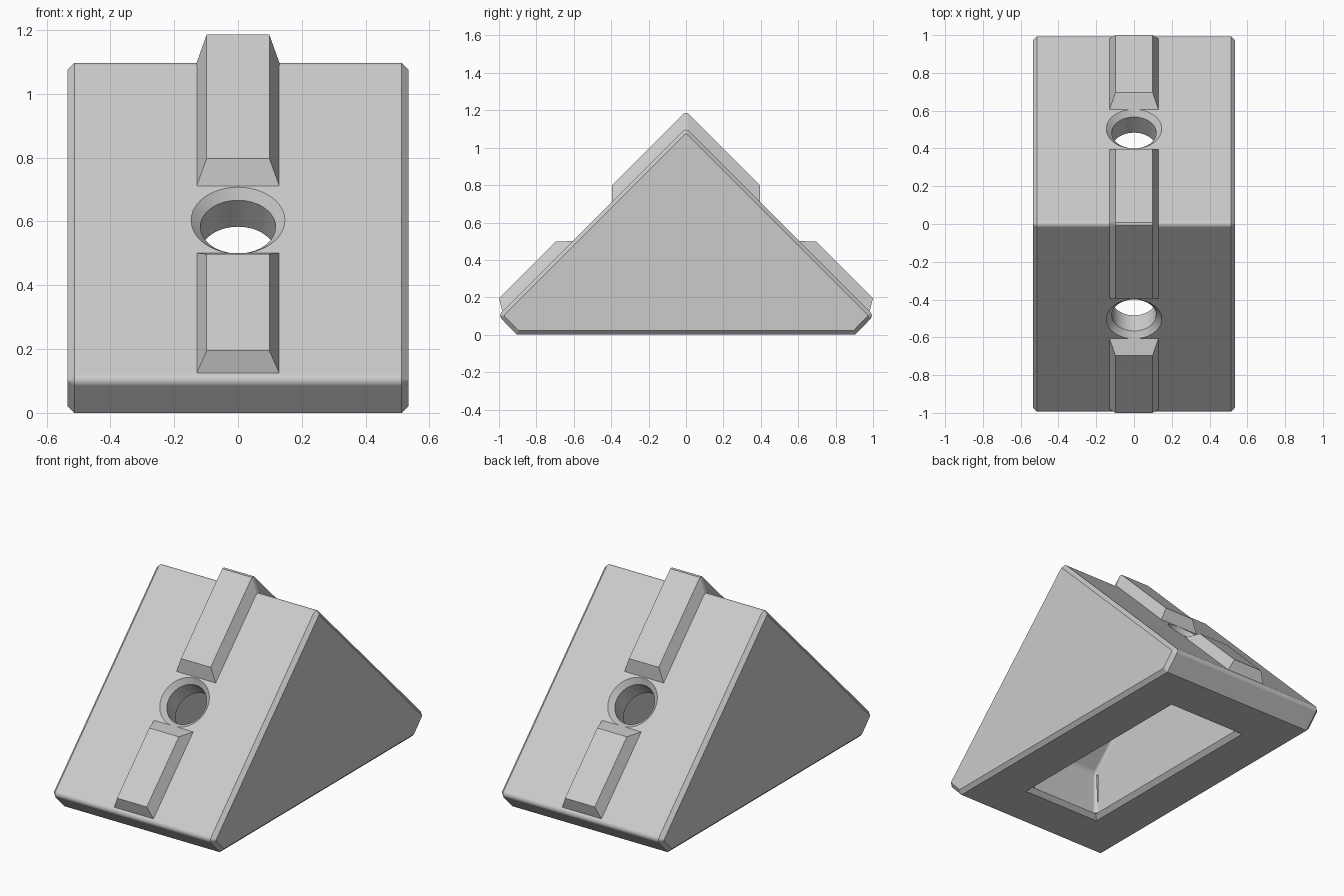
import bpy, bmesh, math
from mathutils import Vector, Matrix

if "Cube" in bpy.data.objects:
    bpy.data.objects.remove(bpy.data.objects["Cube"], do_unlink=True)

grey = bpy.data.materials.new("light_grey")
grey.use_nodes = True
grey.diffuse_color = (0.6, 0.6, 0.6, 1)
grey.node_tree.nodes["Principled BSDF"].inputs["Base Color"].default_value = grey.diffuse_color


def loft(name, rings, shape=None):
    """Skin a row of equal rings, cap both ends, optionally refine with shape(bm)."""
    bm = bmesh.new()
    rows = [[bm.verts.new(p) for p in ring] for ring in rings]
    n = len(rows[0])
    for a, b in zip(rows, rows[1:]):
        for i in range(n):
            j = (i + 1) % n
            bm.faces.new((a[i], a[j], b[j], b[i]))
    bm.faces.new(rows[0])
    bm.faces.new(rows[-1])
    bmesh.ops.recalc_face_normals(bm, faces=bm.faces)
    if shape:
        shape(bm)
    mesh = bpy.data.meshes.new(name)
    bm.to_mesh(mesh)
    bm.free()
    mesh.materials.append(grey)
    obj = bpy.data.objects.new(name, mesh)
    bpy.context.collection.objects.link(obj)
    return obj


def prism(name, profile, half, shape=None):
    return loft(name, [[(x, y, z) for y, z in profile] for x in (-half, half)], shape)


def bevel(bm, edges, offset, segments):
    bmesh.ops.bevel(bm, geom=edges, offset=offset, segments=segments,
                    profile=0.5, affect='EDGES', clamp_overlap=True)


def select(obj):
    bpy.ops.object.select_all(action='DESELECT')
    obj.select_set(True)
    bpy.context.view_layer.objects.active = obj


def cut(obj, cutter):
    select(obj)
    mod = obj.modifiers.new("cut", 'BOOLEAN')
    mod.operation, mod.solver, mod.object = 'DIFFERENCE', 'EXACT', cutter
    bpy.ops.object.modifier_apply(modifier=mod.name)
    bpy.data.objects.remove(cutter, do_unlink=True)


# Wedge body: rounded ridge and feet, chamfered rim on both ends
HALF = 0.535


def round_body(bm):
    ridges = [e for e in bm.edges if abs(e.verts[0].co.x - e.verts[1].co.x) > HALF
              and e.verts[0].co.z > 0.05]
    bevel(bm, ridges, 0.025, 4)
    rims = [e for e in bm.edges
            if abs(e.verts[0].co.x - e.verts[1].co.x) < 1e-5]
    bevel(bm, rims, 0.022, 1)


body = prism("wedge_body", [(0, 1.107), (-1.004, 0.103), (-0.905, 0),
                            (0.905, 0), (1.004, 0.103)], HALF, round_body)


# Hollow underside with softened corners and a chamfered mouth
def round_pocket(bm):
    bevel(bm, [e for e in bm.edges if max(v.co.z for v in e.verts) > 0], 0.02, 3)


PX, PY = 0.235, 0.615
cut(body, prism("pocket_cutter", [(0, 0.9), (-PY, 0.9 - PY), (-PY, -0.1),
                                  (PY, -0.1), (PY, 0.9 - PY)], PX, round_pocket))
cut(body, loft("mouth_cutter", [[(sx * (PX + g), sy * (PY + g), z) for sx, sy in
                                 ((-1, -1), (1, -1), (1, 1), (-1, 1))]
                                for g, z in ((0.045, -0.02), (0, 0.025))]))

# Countersunk hole through each slope
for side in (-1, 1):
    turn = Matrix.Rotation(-side * math.radians(45), 3, 'X')
    centre = Vector((0, side * 0.5, 0.6))
    rings = [[centre + turn @ Vector((r * math.cos(a), r * math.sin(a), h))
              for a in (math.tau * i / 48 for i in range(48))]
             for r, h in ((0.162, 0.02), (0.118, -0.024), (0.118, -0.25))]
    cut(body, loft("hole_cutter", rings))

select(body)
bpy.ops.object.shade_smooth_by_angle(angle=math.radians(30))
body.modifiers.new("flat_faces", 'WEIGHTED_NORMAL').keep_sharp = True


# Tapered guide ribs along the slopes
def rib(name, base, top):
    loft(name, [[(-0.132, *b), (0.132, *b), (0.098, *t), (-0.098, *t)]
                for b, t in zip(base, top)])


rib("ridge_rib",
    [(-0.395, 0.704), (-0.008, 1.091), (0.008, 1.091), (0.395, 0.704)],
    [(-0.397, 0.798), (-0.009, 1.186), (0.009, 1.186), (0.397, 0.798)])
for side, label in ((-1, "front"), (1, "back")):
    rib(label + "_lower_rib",
        [(side * 0.598, 0.501), (side * 0.98, 0.119)],
        [(side * 0.697, 0.498), (side * 1.0, 0.195)])
